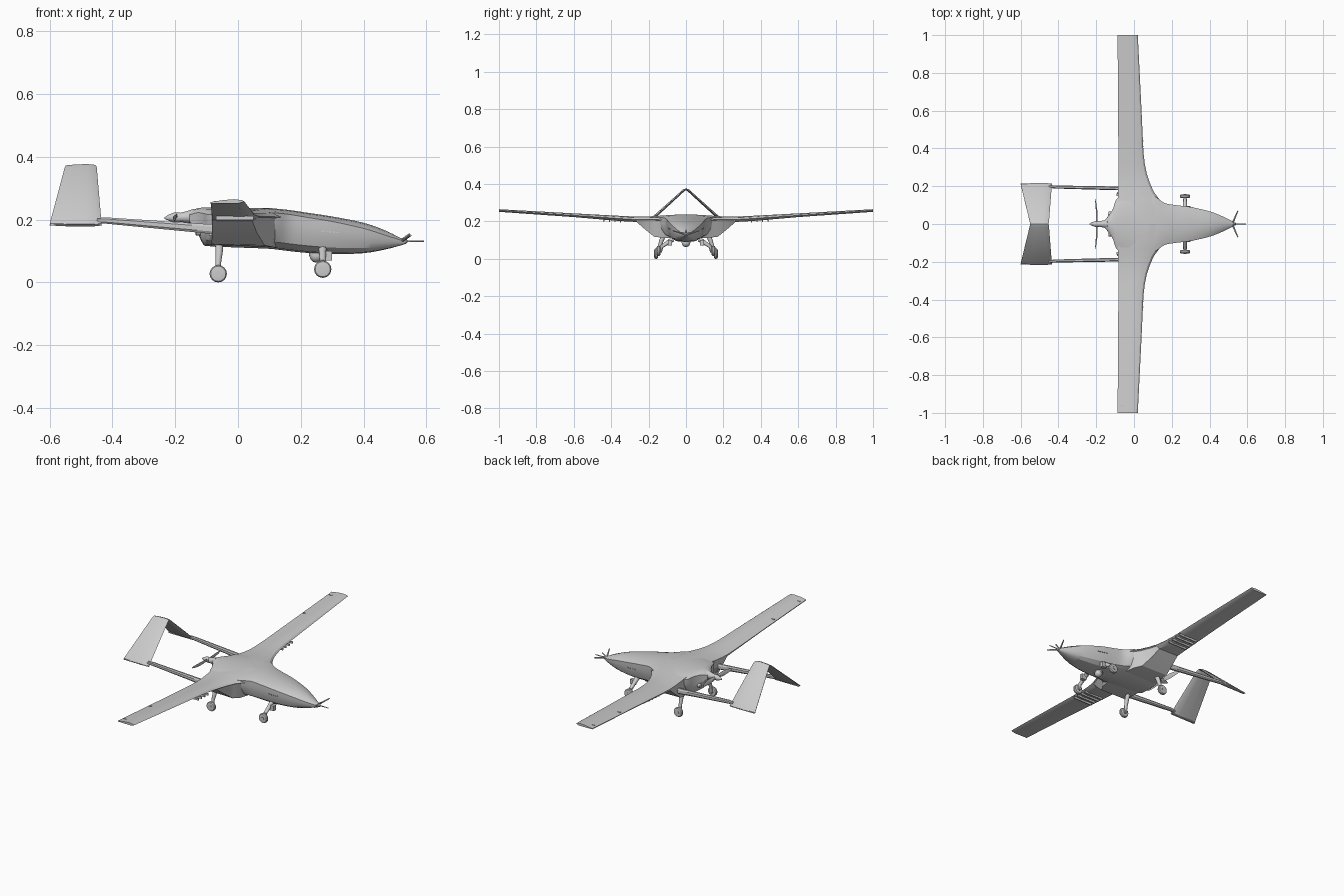
import bpy, bmesh, math
from mathutils import Vector


def finish(name, bm, mirror=False, smooth=True, angle=30):
    bmesh.ops.recalc_face_normals(bm, faces=bm.faces)
    me = bpy.data.meshes.new(name)
    bm.to_mesh(me)
    bm.free()
    ob = bpy.data.objects.new(name, me)
    bpy.context.collection.objects.link(ob)
    bpy.ops.object.select_all(action='DESELECT')
    ob.select_set(True)
    bpy.context.view_layer.objects.active = ob
    if smooth:
        bpy.ops.object.shade_smooth_by_angle(angle=math.radians(angle))
    if mirror:
        m = ob.modifiers.new("mirror", 'MIRROR')
        m.use_axis = (False, True, False)
        m.use_mirror_merge = False
    return ob


def loft(name, rings, **kw):
    bm = bmesh.new()
    vs = [[bm.verts.new(p) for p in r] for r in rings]
    n = len(rings[0])
    for a, b in zip(vs, vs[1:]):
        for i in range(n):
            j = (i + 1) % n
            bm.faces.new((a[i], a[j], b[j], b[i]))
    bm.faces.new(vs[0])
    bm.faces.new(vs[-1])
    return finish(name, bm, **kw)


def resample(rows, k):
    """Smoothly interpolate rows of station values."""
    out = []
    for i in range(len(rows) - 1):
        p = [rows[max(0, min(len(rows) - 1, i + d))] for d in (-1, 0, 1, 2)]
        for s in range(k):
            t = s / k
            out.append([b + .5 * t * (c - a + t * (2*a - 5*b + 4*c - d + t * (3*(b - c) + d - a)))
                        for a, b, c, d in zip(*p)])
    return out + [list(rows[-1])]


def rod(name, pts, radii, sides=12, **kw):
    rings = []
    for i, p in enumerate(pts):
        d = Vector(pts[min(i + 1, len(pts) - 1)]) - Vector(pts[max(i - 1, 0)])
        q = d.to_track_quat('Z', 'Y')
        rings.append([Vector(p) + q @ Vector((radii[i] * math.cos(a), radii[i] * math.sin(a), 0))
                      for a in (2 * math.pi * k / sides for k in range(sides))])
    return loft(name, rings, **kw)


def box(name, c, s, **kw):
    bm = bmesh.new()
    bmesh.ops.create_cube(bm, size=1)
    for v in bm.verts:
        v.co = Vector((v.co.x * s[0] + c[0], v.co.y * s[1] + c[1], v.co.z * s[2] + c[2]))
    return finish(name, bm, smooth=False, **kw)


# Fuselage: x, half width, top z, chine z, belly half width, belly z
stations = [
    (-.155, .020, .225, .215, .020, .190), (-.130, .050, .236, .222, .050, .160),
    (-.110, .085, .238, .220, .070, .120), (-.085, .140, .238, .216, .090, .115),
    (.000, .160, .238, .220, .100, .111), (.100, .150, .236, .222, .100, .107),
    (.160, .112, .231, .217, .088, .100), (.220, .100, .222, .207, .078, .094),
    (.300, .090, .210, .194, .068, .090), (.400, .067, .190, .172, .048, .093),
    (.470, .040, .165, .150, .027, .105), (.530, .010, .135, .131, .007, .121)]
rings = []
for x, w, zt, zc, wb, zb in resample(stations, 3):
    h = zc - zb
    half = [(.45 * w, zt - .2 * (zt - zc)), (.8 * w, zt - .6 * (zt - zc)), (w, zc),
            (.97 * w + .03 * wb, zc - .25 * h), (.75 * w + .25 * wb, zc - .55 * h),
            (.3 * w + .7 * wb, zb + .2 * h), (.75 * wb, zb + .04 * h)]
    rings.append([(x, 0, zt)] + [(x, y, z) for y, z in half] + [(x, 0, zb)]
                 + [(x, -y, z) for y, z in reversed(half)])
loft("fuselage", rings)

# Blended wing: y, nose x, nose z, top z, tail top z, tail bottom z, belly front x, belly z, tail x
wing = [
    (.00, .19, .200, .237, .232, .118, .13, .110, -.085), (.08, .17, .205, .235, .228, .118, .12, .111, -.085),
    (.13, .135, .208, .231, .222, .119, .11, .113, -.085), (.17, .105, .210, .228, .216, .122, .085, .118, -.084),
    (.22, .083, .210, .226, .211, .160, .06, .158, -.083), (.265, .068, .210, .226, .209, .199, .045, .197, -.083),
    (.32, .057, .213, .228, .211, .204, .03, .200, -.083), (.38, .050, .217, .231, .214, .208, .02, .204, -.083),
    (.60, .040, .232, .243, .229, .225, .01, .223, -.084), (1.0, .020, .258, .265, .256, .252, .0, .251, -.087)]
rings = []
for y, xl, zl, zt, zu, zd, xb, zb, xt in wing:
    c = xl - xt
    rings.append([(xl, y, zl), (xl - .06 * c, y, zl + .55 * (zt - zl)), (xl - .3 * c, y, zt),
                  (xl - .62 * c, y, zt - .3 * (zt - zu)), (xt, y, zu), (xt, y, zd), (xb, y, zb),
                  (xl - .04 * c, y, zl - .3 * min(zl - zb, .012))])
loft("wing", rings, mirror=True, angle=25)

# Under-wing racks and aileron hinge fairings
for i, y in enumerate((.35, .38, .41, .44)):
    box(f"wing_rack_{i}", (-.01, y, .200 + .06 * (y - .35)), (.12, .006, .012), mirror=True)
for i, y in enumerate((.72, .96)):
    box(f"aileron_fairing_{i}", (-.065, y, .24 + .0625 * (y - .72)), (.02, .006, .008), mirror=True)

# Tail booms: slim rounded box section rising to the rear
rings = []
for x, y, z, w, h in ((-.05, .188, .168, .010, .016), (-.10, .189, .171, .010, .015),
                      (-.42, .196, .197, .008, .010), (-.45, .199, .197, .008, .008)):
    rings.append([(x, y + w * a, z + h * b) for a, b in
                  ((1, .5), (.5, 1), (-.5, 1), (-1, .5), (-1, -.5), (-.5, -1), (.5, -1), (1, -.5))])
loft("tail_boom", rings, mirror=True)

# Inverted V tail
rings = []
for y, z, x0, x1, t in ((.213, .182, -.600, -.434, .006), (.206, .190, -.599, -.435, .008),
                        (.012, .366, -.552, -.450, .006), (0, .372, -.549, -.452, .005)):
    c = x1 - x0
    n = Vector((0, .66, .75)) if y else Vector((0, 0, 1))
    rings.append([Vector((x0 + f * c, y, z)) + n * t * s for f, s in
                  ((1, 0), (.93, .6), (.7, 1), (.3, .7), (0, .15), (0, -.15), (.3, -.7), (.7, -1), (.93, -.6))])
loft("v_tail", rings, mirror=True)
box("tail_root_cap", (-.517, .208, .184), (.16, .012, .006), mirror=True)

# Engine shaft, spinner and pusher propeller
rod("engine_shaft", [(-.14, 0, .21), (-.165, 0, .208), (-.19, 0, .207)], [.024, .018, .013])
rod("spinner", [(-.185, 0, .207), (-.205, 0, .207), (-.22, 0, .206), (-.235, 0, .205)], [.016, .015, .010, .002])
rings = []
for y, x, w, t in ((0, -.198, .007, .005), (.03, -.197, .011, .004), (.07, -.198, .013, .003),
                   (.11, -.202, .009, .002), (.132, -.206, .004, .001)):
    rings.append([(x + t, y, .207 + .3 * w), (x + .3 * w, y, .207 + w), (x - t, y, .207 - .3 * w + .004),
                  (x - .3 * w, y, .207 - w)])
loft("propeller_blade", rings, mirror=True)
rod("engine_exhaust", [(-.09, .05, .165), (-.135, .055, .16)], [.014, .011], mirror=True)

# Nose probes
rod("nose_probe", [(.51, 0, .131), (.535, 0, .131), (.54, 0, .131), (.592, 0, .131)], [.012, .008, .003, .002])
rod("nose_side_vane", [(.522, .004, .132), (.535, .035, .140), (.55, .07, .150)], [.005, .004, .003], 8, mirror=True)
rod("nose_top_vane", [(.52, 0, .134), (.548, 0, .154)], [.004, .003], 8)

# Wheels and legs
for name, x, y, z in (("front", .27, .147, .042), ("rear", -.063, .160, .0275)):
    prof = [(-.010, .018), (-.009, .024), (-.004, .0275), (.004, .0275), (.009, .024), (.010, .018)]
    rod(name + "_wheel", [(x, y + d, z) for d, r in prof], [r for d, r in prof], 24, mirror=True)
    rod(name + "_hub", [(x, y - .02, z), (x, y + .012, z)], [.009, .009], 12, mirror=True)
rod("front_leg", [(.27, .07, .105), (.27, .10, .085), (.27, .13, .065), (.27, .136, .040)],
    [.013, .011, .010, .008], mirror=True)
rod("rear_leg", [(-.060, .120, .125), (-.060, .130, .100), (-.063, .143, .060), (-.063, .146, .027)],
    [.013, .012, .009, .008], mirror=True)
box("front_leg_bracket", (.285, .085, .085), (.03, .02, .03), mirror=True)
box("rear_brace", (-.082, .155, .16), (.02, .012, .02), mirror=True)

# Belly camera ball
rod("camera_mount", [(.25, 0, .10), (.25, 0, .084)], [.024, .024], 20)
bm = bmesh.new()
bmesh.ops.create_uvsphere(bm, u_segments=20, v_segments=12, radius=.022)
bmesh.ops.translate(bm, verts=bm.verts, vec=(.25, 0, .085))
finish("camera_ball", bm)

# Side vents
for i in range(5):
    box(f"side_vent_{i}", (.27 + .012 * i, .0925 - .002 * i, .163 - .001 * i), (.007, .006, .004), mirror=True)
